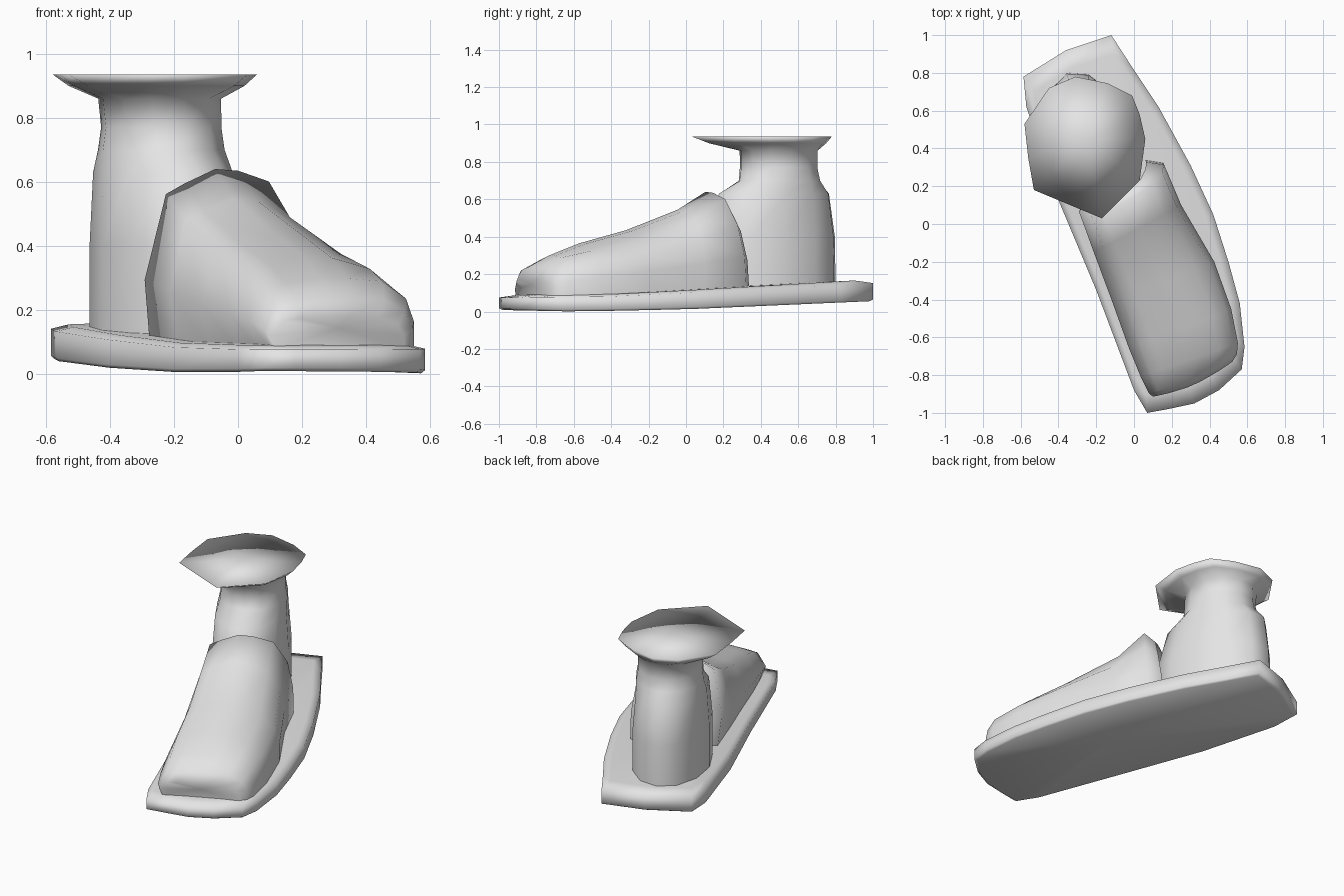
import bpy, math
from mathutils import Vector

old = bpy.data.objects.get("Cube")
if old:
    bpy.data.objects.remove(old, do_unlink=True)

grey = bpy.data.materials.new("light_grey")
grey.use_nodes = True
colour = (0.78, 0.78, 0.78, 1)
grey.diffuse_color = colour
grey.node_tree.nodes["Principled BSDF"].inputs["Base Color"].default_value = colour


def loft(name, rings, closed=True, caps=()):
    """Join rings of points with quads; caps fan the listed rings to their centre."""
    n = len(rings[0])
    verts = [Vector(p) for r in rings for p in r]
    faces = []
    for k in range(len(rings) - 1):
        for i in range(n if closed else n - 1):
            j = (i + 1) % n
            faces.append((k * n + i, k * n + j, (k + 1) * n + j, (k + 1) * n + i))
    for k in caps:
        ring = [k * n + i for i in range(n)]
        centre = len(verts)
        verts.append(sum((verts[i] for i in ring), Vector()) / n)
        for a, b in zip(ring, ring[1:] + ring[:1]):
            faces.append((b, a, centre) if k == 0 else (a, b, centre))
    mesh = bpy.data.meshes.new(name)
    mesh.from_pydata(verts, [], faces)
    mesh.materials.append(grey)
    mesh.polygons.foreach_set("use_smooth", [True] * len(mesh.polygons))
    obj = bpy.data.objects.new(name, mesh)
    bpy.context.collection.objects.link(obj)
    return obj


def lerp(table, t):
    for (a, va), (b, vb) in zip(table, table[1:]):
        if t <= b:
            return va + (vb - va) * max(0, (t - a) / (b - a))
    return table[-1][1]


# Sole: an outline with a gently rising bottom and top
outline = [(-.12, 1), (-.36, .92), (-.585, .78), (-.57, .62), (-.41, .15), (-.2, -.35),
           (0, -.88), (.07, -1), (.18, -.98), (.32, -.95), (.45, -.88), (.57, -.77),
           (.585, -.65), (.56, -.42), (.5, -.2), (.42, .05), (.3, .31), (.13, .62), (-.01, .83)]
low = [(-1, .008), (-.6, 0), (0, .012), (1, .055)]
high = [(-1, .075), (-.4, .08), (.12, .105), (1, .152)]


def sole_ring(scale, table, dz=0):
    return [(x * scale + .02 * (scale - 1), y * scale, lerp(table, y) + dz) for x, y in outline]


sole = loft("sole", [sole_ring(.98, low), sole_ring(1, low, .01),
                     sole_ring(1, high), sole_ring(.9, high, .014)], caps=(0, 3))

# Toe cover: a shell whose first station is a lip turned in to the ankle; each station
# has its two base points, its crest height and how full its outer shoulder is
stations = [((-.22, .15), (.06, .34), .59, .93),
            ((-.275, .09), (.155, .325), .64, .93),
            ((-.19, -.14), (.25, .1), .545, .88),
            ((-.09, -.4), (.425, -.2), .435, .83),
            ((0, -.65), (.515, -.45), .365, .87),
            ((.06, -.8), (.55, -.63), .3, .95),
            ((.1, -.89), (.545, -.69), .24, .96),
            ((.12, -.91), (.52, -.73), .18, .96)]
cover = []
for k, (a, b, top, full) in enumerate(stations):
    a, b = Vector(a), Vector(b)
    profile = [(1, 0), (1, .38), (.95, .74 * full), (.8, full), (.57, .99),
               (.4, 1), (.19, .92), (.06, .86), (-.05, .38), (0, 0)]
    ring = []
    for t, h in profile:
        p = a.lerp(b, t)
        lean = -.08 * h * h if k < 2 else 0
        bow = .03 * math.sin(math.pi * t) if k > 5 else 0
        ring.append((p.x - lean * .4, p.y + lean - bow, .08 + (top - .08) * h))
    cover.append(ring)
toe_cover = loft("toe_cover", cover, closed=False, caps=(len(cover) - 1,))

# Ankle: ellipses stretched along the foot, ending in a flared cuff with a flat top
heading = math.radians(-69)
along = Vector((math.cos(heading), math.sin(heading)))
across = Vector((-along.y, along.x))
levels = [(.1, -.225, .455, .37, .215), (.4, -.225, .455, .365, .215),
          (.63, -.235, .47, .315, .2), (.7, -.24, .5, .225, .195),
          (.77, -.24, .495, .215, .185), (.86, -.245, .495, .215, .19)]
ankle = []
for z, cx, cy, length, width in levels:
    ring = []
    for i in range(12):
        a = math.tau * i / 12
        p = Vector((cx, cy)) + along * length * math.cos(a) + across * width * math.sin(a)
        ring.append((p.x, p.y, z))
    ankle.append(ring)
rim = [(-.17, .03), (.03, .23), (.06, .45), (.03, .58), (-.01, .68), (-.14, .745),
       (-.31, .78), (-.45, .72), (-.58, .53), (-.56, .35), (-.53, .18), (-.29, .08)]
neck = ankle[-1]
ankle.append([(n[0] + .65 * (x - n[0]), n[1] + .65 * (y - n[1]), .9) for n, (x, y) in zip(neck, rim)])
ankle.append([(x, y, .936) for x, y in rim])
ankle_and_cuff = loft("ankle_and_cuff", ankle, caps=(len(ankle) - 1,))
